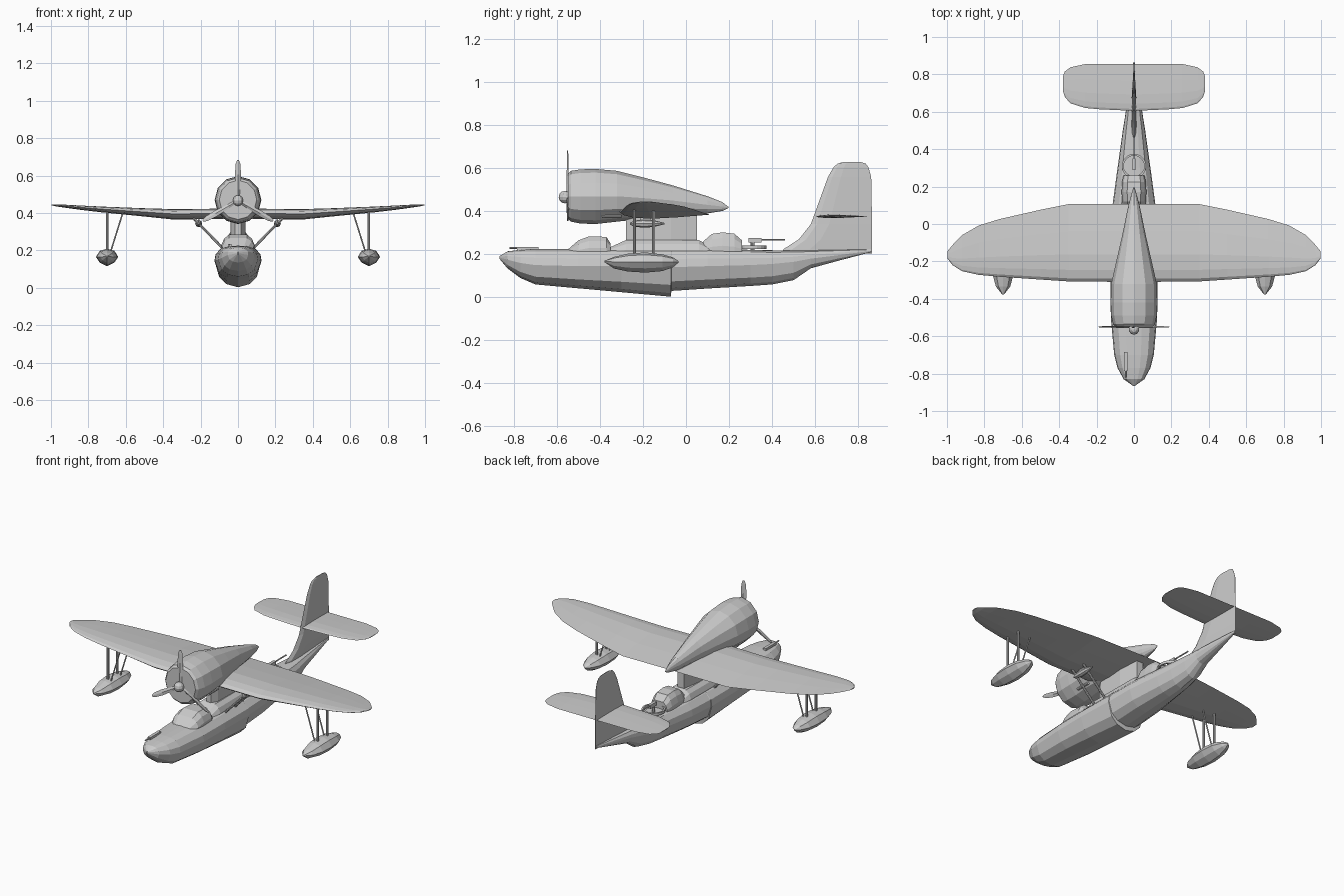
import bpy, bmesh, math
from mathutils import Vector


def make(name, bm):
    bmesh.ops.remove_doubles(bm, verts=bm.verts, dist=0.0002)
    bmesh.ops.recalc_face_normals(bm, faces=bm.faces)
    me = bpy.data.meshes.new(name)
    bm.to_mesh(me)
    bm.free()
    ob = bpy.data.objects.new(name, me)
    bpy.context.collection.objects.link(ob)
    return ob


def loft(name, rings):
    """Skin a row of closed rings and cap both ends."""
    bm = bmesh.new()
    vs = [[bm.verts.new(p) for p in r] for r in rings]
    n = len(rings[0])
    for a, b in zip(vs, vs[1:]):
        for i in range(n):
            j = (i + 1) % n
            bm.faces.new((a[i], a[j], b[j], b[i]))
    bm.faces.new(vs[0])
    bm.faces.new(vs[-1])
    return make(name, bm)


def rod(name, a, b, r, r2=None, seg=8):
    a, b = Vector(a), Vector(b)
    d = b - a
    bm = bmesh.new()
    bmesh.ops.create_cone(bm, cap_ends=True, segments=seg, radius1=r,
                          radius2=r if r2 is None else r2, depth=d.length)
    bm.transform(d.to_track_quat('Z', 'Y').to_matrix().to_4x4())
    bmesh.ops.translate(bm, verts=bm.verts, vec=(a + b) / 2)
    return make(name, bm)


def box(name, c, s):
    bm = bmesh.new()
    bmesh.ops.create_cube(bm, size=1)
    for v in bm.verts:
        v.co = Vector((c[i] + v.co[i] * s[i] for i in range(3)))
    return make(name, bm)


def half_section(profile, y, w, z0, zm, z1, x=0):
    """Mirrored ring: profile gives (width, height), height -1..0..1 around zm."""
    pts = [(w * u, zm + (h * (z1 - zm) if h > 0 else h * (zm - z0))) for u, h in profile]
    pts += [(-u, z) for u, z in pts[-2:0:-1]]
    return [(x + u, y, z) for u, z in pts]


def ellipse(y, rx, z0, z1, x=0, n=12):
    return [(x + rx * math.sin(2 * math.pi * i / n), y,
             (z0 + z1) / 2 + (z1 - z0) / 2 * math.cos(2 * math.pi * i / n)) for i in range(n)]


def foil(le, te, t):
    """Airfoil outline as (chord position, offset)."""
    up = [(0, 0), (.04, .5), (.15, .85), (.35, 1), (.65, .62), (1, .03)]
    lo = [(.65, -.5), (.35, -.85), (.15, -.75), (.04, -.4)]
    return [(le + u * (te - le), h * t) for u, h in up + lo]


# Hull with step
HULL = [(0, -1), (.5, -.88), (.82, -.6), (1, 0), (.95, .45), (.7, .85), (.35, .98), (0, 1)]
hull = [(-.866, .004, .178, .185, .192), (-.83, .055, .135, .175, .214), (-.77, .088, .09, .16, .221),
        (-.7, .106, .06, .15, .225), (-.5, .124, .042, .145, .225), (-.3, .126, .024, .145, .225),
        (-.07, .123, .003, .14, .225), (-.068, .121, .03, .14, .225), (.1, .115, .041, .145, .225),
        (.3, .088, .053, .15, .221), (.4, .074, .06, .155, .219), (.5, .06, .08, .165, .218),
        (.58, .047, .135, .18, .219), (.7, .03, .168, .195, .221), (.86, .006, .21, .216, .223)]
loft("hull", [half_section(HULL, *s) for s in hull])

# Cockpit, raised deck and rear turret share one dome-like section
DOME = [(0, -1), (1, -1), (1, 0), (.85, .6), (.55, 1), (0, 1)]
loft("cockpit_canopy", [half_section(DOME, *s) for s in [
    (-.55, .06, .19, .205, .222), (-.5, .086, .19, .22, .265), (-.45, .088, .19, .23, .284),
    (-.37, .085, .19, .23, .281), (-.35, .075, .19, .22, .25)]])
loft("raised_deck", [half_section(DOME, *s) for s in [
    (-.37, .07, .19, .205, .225), (-.28, .078, .19, .22, .266), (.06, .075, .19, .22, .266),
    (.14, .065, .19, .205, .222)]])
loft("rear_turret", [half_section(DOME, *s) for s in [
    (.08, .055, .19, .225, .26), (.12, .064, .19, .235, .295), (.17, .066, .19, .24, .302),
    (.225, .064, .19, .235, .296), (.26, .056, .19, .225, .265)]])

# Pylon between hull and wing
plan = [(.015, -.28), (.036, -.24), (.04, -.07), (.022, .05)]
plan += [(-x, y) for x, y in plan[::-1]]
loft("wing_pylon", [[(x, y, z) for x, y in plan] for z in (.24, .4)])

# Wing: x, leading edge, trailing edge, height, half thickness
half = [(0, -.31, .108, .398, .03), (.35, -.307, .106, .395, .03), (.5, -.297, .076, .405, .024),
        (.72, -.282, .026, .42, .017), (.83, -.272, -.008, .429, .013), (.92, -.252, -.06, .437, .009),
        (.97, -.22, -.112, .441, .006), (.997, -.185, -.145, .444, .003)]
stations = [(-s[0],) + s[1:] for s in half[:0:-1]] + half
loft("wing", [[(x, y, z + h - .012 * (y - le) / .42) for y, h in foil(le, te, t)]
              for x, le, te, z, t in stations])

# Tailplane and fin
half = [(0, .605, .855, .009), (.18, .613, .855, .008), (.26, .62, .855, .007), (.34, .645, .838, .005),
        (.37, .68, .815, .004), (.38, .71, .79, .002)]
stations = [(-s[0],) + s[1:] for s in half[:0:-1]] + half
loft("tailplane", [[(x, y, .376 + h) for y, h in foil(le, te, t)] for x, le, te, t in stations])
fin = [(.205, .44, .865, .014), (.225, .455, .865, .014), (.27, .525, .865, .014), (.34, .58, .865, .013),
       (.56, .66, .861, .009), (.605, .686, .848, .007), (.622, .705, .835, .005), (.63, .735, .81, .003)]
AF = [(0, 0), (.1, .8), (.3, 1), (1, .1)]
AF += [(u, -h) for u, h in AF[:0:-1]]
loft("tail_fin", [[(h * t, le + u * (te - le), z) for u, h in AF] for z, le, te, t in fin])

# Engine nacelle
loft("engine_nacelle", [ellipse(*s) for s in [
    (-.548, .1, .365, .575), (-.535, .112, .352, .588), (-.49, .122, .343, .595), (-.42, .125, .341, .597),
    (-.32, .122, .352, .588), (-.2, .095, .365, .558), (-.06, .063, .38, .52), (.1, .03, .39, .47),
    (.17, .011, .402, .442), (.198, .002, .416, .42)]])

# Propeller and spinner
bm = bmesh.new()
bmesh.ops.create_uvsphere(bm, u_segments=10, v_segments=6, radius=.029)
bmesh.ops.translate(bm, verts=bm.verts, vec=(0, -.563, .466))
make("spinner", bm)
for k in range(3):
    a = k * 2 * math.pi / 3
    rings = []
    for r, w, t in [(.01, .008, .007), (.06, .012, .006), (.14, .016, .004), (.195, .013, .003), (.217, .005, .002)]:
        ring = []
        for u, v in [(-1, 0), (0, 1), (1, 0), (0, -1)]:
            x = u * w
            ring.append((x * math.cos(a) + r * math.sin(a), -.55 + v * t + u * w * .25,
                         .466 + r * math.cos(a) - x * math.sin(a)))
        rings.append(ring)
    loft(f"propeller_blade_{k + 1}", rings)

# Floats, struts, underwing pods and exhausts on both sides
FLOAT = [(0, -1), (.65, -.6), (1, 0), (.65, .75), (0, 1)]
for side, s in (("right", 1), ("left", -1)):
    loft(f"{side}_float", [half_section(FLOAT, *f, x=s * .7) for f in [
        (-.378, .004, .163, .167, .171), (-.335, .038, .134, .165, .188), (-.27, .056, .12, .165, .203),
        (-.19, .06, .115, .165, .209), (-.11, .052, .122, .165, .2), (-.06, .03, .14, .165, .186),
        (-.035, .003, .161, .165, .169)]])
    for i, y in enumerate((-.24, -.15)):
        rod(f"{side}_float_strut_{i + 1}", (s * .7, y, .19), (s * .7, y, .418), .007)
        rod(f"{side}_float_brace_{i + 1}", (s * .682, y, .19), (s * .613, y, .41), .004)
        rod(f"{side}_wing_strut_{i + 1}", (s * .085, y, .215), (s * .255, y, .39), .007)
    loft(f"{side}_underwing_pod", [ellipse(y, r, .343 - r, .343 + r, s * .21, 8) for y, r in
                                   [(-.26, .004), (-.24, .014), (-.2, .019), (-.15, .016), (-.1, .003)]])
    box(f"{side}_pod_mount", (s * .21, -.19, .367), (.008, .05, .03))
    rod(f"{side}_exhaust", (s * .075, -.39, .376), (s * .075, -.3, .376), .008)

# Nose gun
rod("nose_gun_barrel", (-.045, -.82, .229), (-.045, -.74, .229), .004)
box("nose_gun_body", (-.045, -.735, .228), (.018, .1, .014))

# Rear gun with ring mount
bm = bmesh.new()
prof = [(.055, .225), (.065, .225), (.065, .24), (.055, .24)]
vs = [[bm.verts.new((r * math.cos(i * math.pi / 10), .31 + r * math.sin(i * math.pi / 10), z))
       for r, z in prof] for i in range(20)]
for i in range(20):
    for j in range(4):
        a, b, k = vs[i], vs[(i + 1) % 20], (j + 1) % 4
        bm.faces.new((a[j], a[k], b[k], b[j]))
make("gun_ring", bm)
rod("rear_gun_post", (0, .31, .21), (0, .31, .262), .009)
box("rear_gun_body", (0, .32, .265), (.018, .06, .022))
rod("rear_gun_barrel", (0, .34, .268), (0, .46, .268), .004)
